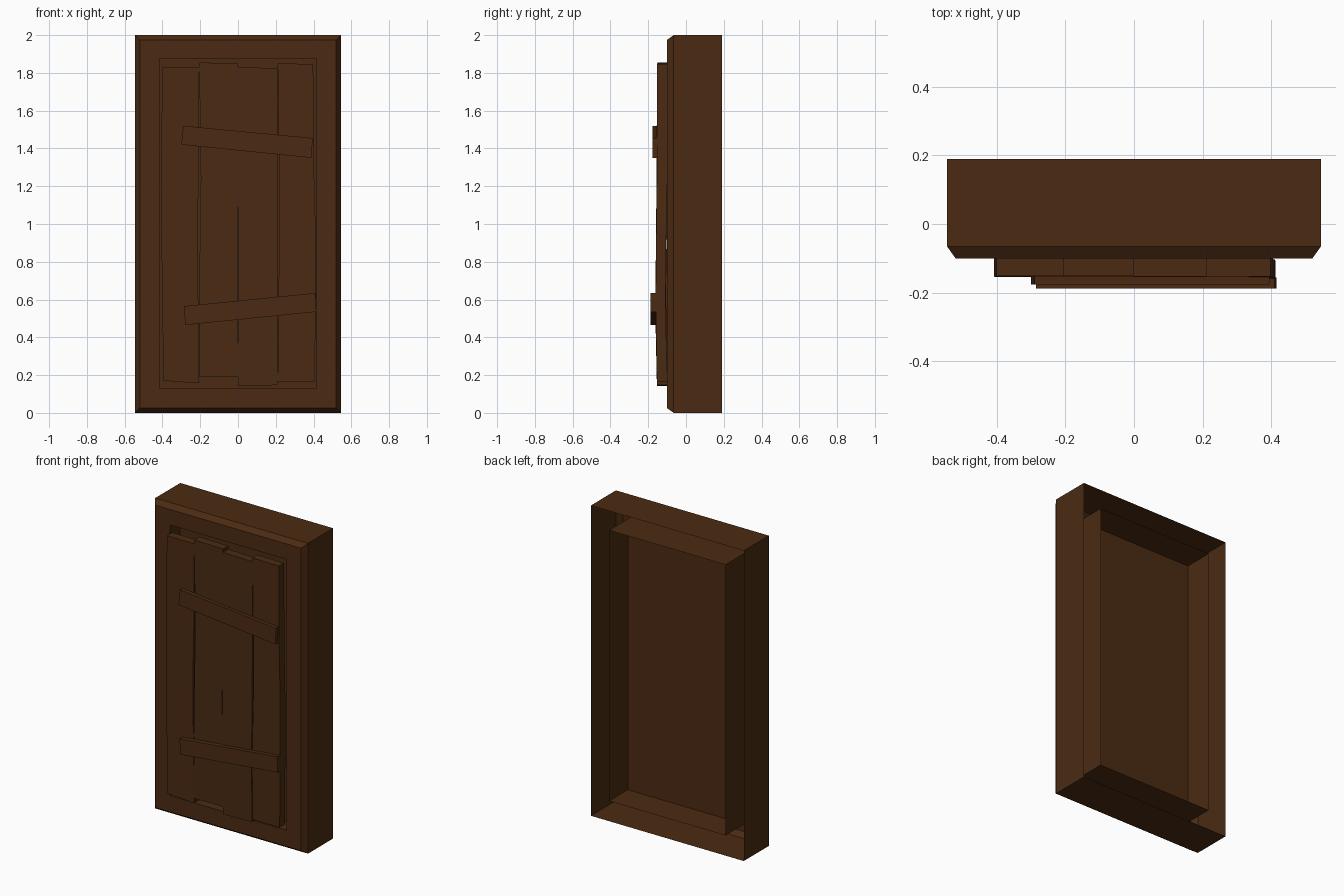
import bpy

wood = bpy.data.materials.new("dark_wood")
wood.diffuse_color = (0.07, 0.024, 0.006, 1)


def make(name, verts, faces):
    me = bpy.data.meshes.new(name)
    me.from_pydata(verts, [], faces)
    me.materials.append(wood)
    ob = bpy.data.objects.new(name, me)
    bpy.context.collection.objects.link(ob)
    return ob


def loft(name, rings, caps):
    """Join four-cornered rings into a skin, optionally closing both ends."""
    verts = [v for r in rings for v in r]
    faces = []
    for k in range(len(rings) - 1):
        a, b = 4 * k, 4 * k + 4
        for i in range(4):
            j = (i + 1) % 4
            faces.append((a + i, a + j, b + j, b + i))
    if caps:
        n = len(verts)
        faces += [(3, 2, 1, 0), (n - 4, n - 3, n - 2, n - 1)]
    return make(name, verts, faces)


def rect(x, z0, z1, y):
    return [(-x, y, z0), (x, y, z0), (x, y, z1), (-x, y, z1)]


def board(name, sections, thick):
    """Crooked board; sections (z left, z right, x left, x right, front y)."""
    rings = [[(xl, y, zl), (xr, y, zr), (xr, y + thick, zr), (xl, y + thick, zl)]
             for zl, zr, xl, xr, y in sections]
    return loft(name, rings, True)


# Hollow frame: outer sides, front chamfer, front face, inner sleeve (open back)
loft("frame", [rect(0.545, 0, 2, 0.19),
               rect(0.545, 0, 2, -0.065),
               rect(0.52, 0.025, 1.975, -0.10),
               rect(0.415, 0.13, 1.875, -0.10),
               rect(0.415, 0.13, 1.875, 0.19)], False)

# Panel set halfway inside the sleeve
make("back_panel", rect(0.415, 0.13, 1.875, 0.0), [(0, 1, 2, 3)])

# Crooked planks, bottom to top
planks = [
    [(0.17, 0.157, -0.395, -0.205, -0.153), (0.9, 0.9, -0.405, -0.214, -0.155),
     (1.3, 1.3, -0.408, -0.208, -0.153), (1.83, 1.83, -0.40, -0.205, -0.152)],
    [(0.19, 0.19, -0.205, 0.0, -0.154), (0.6, 0.6, -0.205, -0.003, -0.158),
     (0.9, 0.9, -0.202, -0.003, -0.157), (1.24, 1.24, -0.197, 0.0, -0.154),
     (1.855, 1.85, -0.205, 0.0, -0.152)],
    [(0.142, 0.147, 0.0, 0.208, -0.154), (0.55, 0.55, 0.0, 0.21, -0.163),
     (1.0, 1.0, 0.0, 0.212, -0.158), (1.83, 1.825, 0.0, 0.21, -0.153)],
    [(0.165, 0.165, 0.21, 0.405, -0.154), (0.6, 0.6, 0.214, 0.413, -0.161),
     (1.0, 1.0, 0.22, 0.41, -0.157), (1.3, 1.3, 0.218, 0.402, -0.154),
     (1.85, 1.847, 0.21, 0.398, -0.153)],
]
for i, sections in enumerate(planks):
    board(f"plank_{i + 1}", sections, 0.053)

# Slanted cross braces
board("upper_brace", [(1.42, 1.35, -0.30, 0.39, -0.177),
                      (1.52, 1.455, -0.29, 0.395, -0.177)], 0.025)
board("lower_brace", [(0.465, 0.535, -0.28, 0.415, -0.188),
                      (0.565, 0.635, -0.285, 0.41, -0.188)], 0.032)
